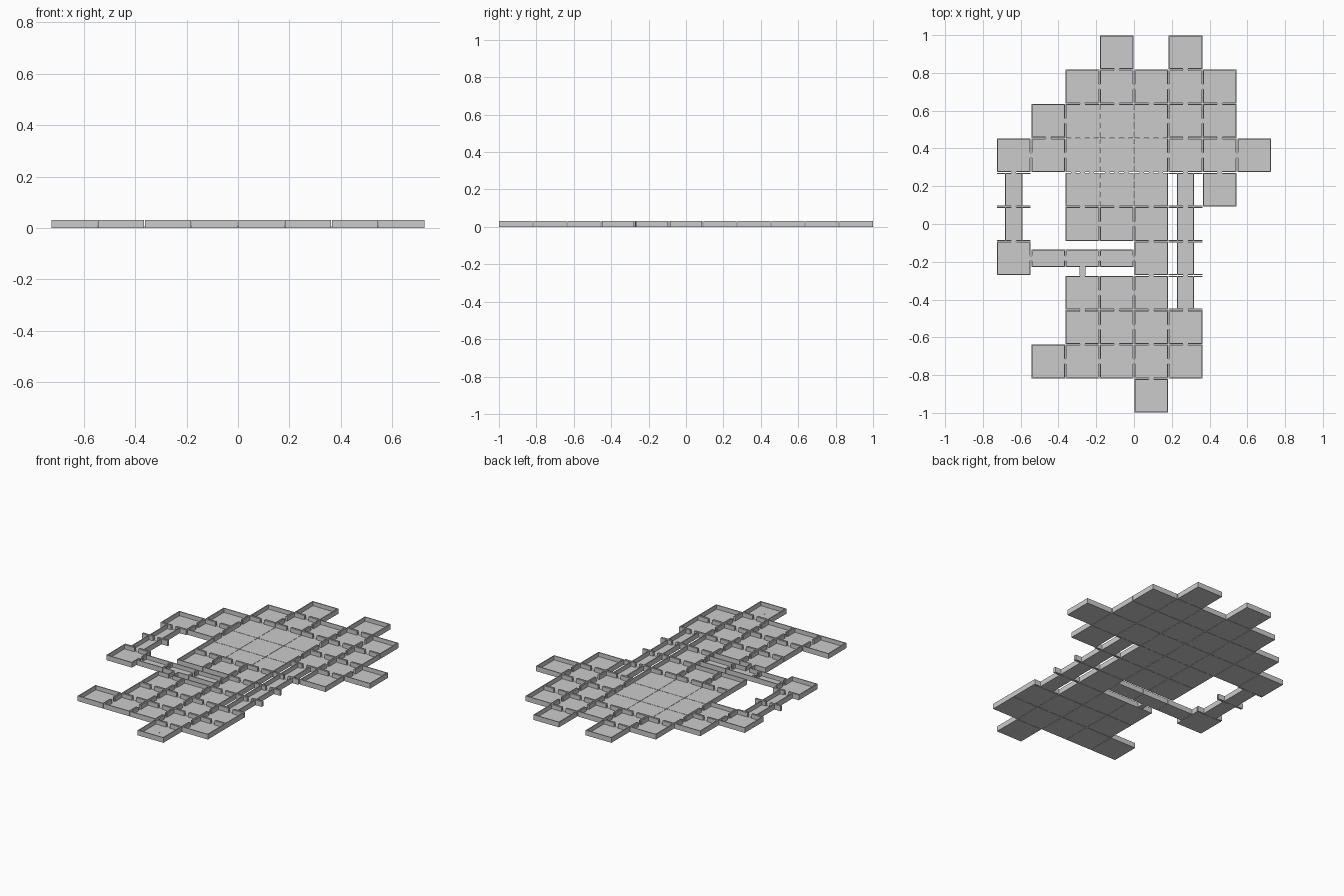
import bpy, bmesh

if "Cube" in bpy.data.objects:
    bpy.data.objects.remove(bpy.data.objects["Cube"])

C = 2 / 11            # grid cell size
GAP = 0.0015          # half seam between neighbouring tiles
T = 0.006             # wall thickness
H = 0.032             # wall height
FLOOR = 0.006         # floor thickness
DOOR = 0.028          # doorway width
HALL = 0.092          # corridor width

# Map rows from back to front: # room, | and - corridors
MAP = ["...#.#..",
       "..#####.",
       ".######.",
       "########",
       "|.###|#.",
       "|.###|..",
       "#---#|..",
       "..###|..",
       "..####..",
       ".#####..",
       "....#..."]
SIDES = [(1, 0), (-1, 0), (0, 1), (0, -1)]


def cell(c, r):
    return MAP[r][c] if 0 <= r < 11 and 0 <= c < 8 else "."


def in_hall(c, r):
    # large open chamber
    return 2 <= c <= 4 and 2 <= r <= 4


def box(bm, x0, x1, y0, y1, z0, z1):
    v = [bm.verts.new((x, y, z)) for z in (z0, z1)
         for x, y in ((x0, y0), (x1, y0), (x1, y1), (x0, y1))]
    for f in ((3, 2, 1, 0), (4, 5, 6, 7), (0, 1, 5, 4),
              (1, 2, 6, 5), (2, 3, 7, 6), (3, 0, 4, 7)):
        bm.faces.new([v[i] for i in f])


def side_box(bm, cx, cy, d, a0, a1, n0, n1, z0, z1):
    # a: range along the wall, n: distance range outward from the tile centre
    dx, dy = d
    if dx:
        xs = sorted((cx + dx * n0, cx + dx * n1))
        box(bm, *xs, cy + a0, cy + a1, z0, z1)
    else:
        ys = sorted((cy + dy * n0, cy + dy * n1))
        box(bm, cx + a0, cx + a1, *ys, z0, z1)


def finish(bm, name):
    mesh = bpy.data.meshes.new(name)
    bm.to_mesh(mesh)
    bm.free()
    ob = bpy.data.objects.new(name, mesh)
    bpy.context.collection.objects.link(ob)


floors, walls, links = bmesh.new(), bmesh.new(), bmesh.new()
e = C / 2 - GAP
for r in range(11):
    for c in range(8):
        k = cell(c, r)
        if k == ".":
            continue
        x, y = (c - 3.5) * C, (5 - r) * C
        # Floor slab, narrowed for corridors
        hx = HALL / 2 if k == "|" else e
        hy = HALL / 2 if k == "-" else e
        box(floors, x - hx, x + hx, y - hy, y + hy, 0, FLOOR)
        for d in SIDES:
            n = cell(c + d[0], r - d[1])
            half_n, half_a = (hx, hy) if d[0] else (hy, hx)
            along = (k == "|" and d[0] == 0) or (k == "-" and d[1] == 0)
            if k == "|" and along:
                half_a = e                      # full-width cross wall
            linked = n != "." and (k == "#" or along)
            if n == "|" and d[0] or n == "-" and d[1]:
                linked = False                  # beside a corridor
            if (c, r, d) in ((2, 6, (0, -1)), (2, 7, (0, 1))):
                linked = True                   # branch passage
            if linked and in_hall(c, r) and in_hall(c + d[0], r - d[1]):
                # open seam with small joining tabs
                if d in ((1, 0), (0, 1)):
                    for o in (-0.05, 0, 0.05):
                        side_box(links, x, y, d, o - 0.012, o + 0.012,
                                 e - 0.001, e + 2 * GAP + 0.001, 0.001, FLOOR - 0.001)
                continue
            n0, n1 = half_n - T, half_n
            if linked:
                g = DOOR / 2
                side_box(walls, x, y, d, -half_a, -g, n0, n1, 0, H)
                side_box(walls, x, y, d, g, half_a, n0, n1, 0, H)
                if d in ((1, 0), (0, 1)):
                    side_box(links, x, y, d, -0.012, 0.012,
                             e - 0.001, e + 2 * GAP + 0.001, 0.001, FLOOR - 0.001)
            else:
                side_box(walls, x, y, d, -half_a, half_a, n0, n1, 0, H)

# Short branch passage from the cross corridor to the front rooms
bx, by = -1.5 * C, -C
y0, y1 = by - C / 2, by - HALL / 2
box(floors, bx - 0.014, bx + 0.014, y0, y1, 0, FLOOR)
for s in (-1, 1):
    box(walls, bx + s * 0.014 - 0.002, bx + s * 0.014 + 0.002, y0, y1, 0, H)

finish(floors, "floor_tiles")
finish(walls, "room_walls")
finish(links, "joining_tabs")

# Start marker in the front room
bpy.ops.mesh.primitive_cylinder_add(vertices=8, radius=0.004, depth=0.004,
                                    location=(C / 2, -5 * C, FLOOR + 0.001))
bpy.context.object.name = "start_marker"
